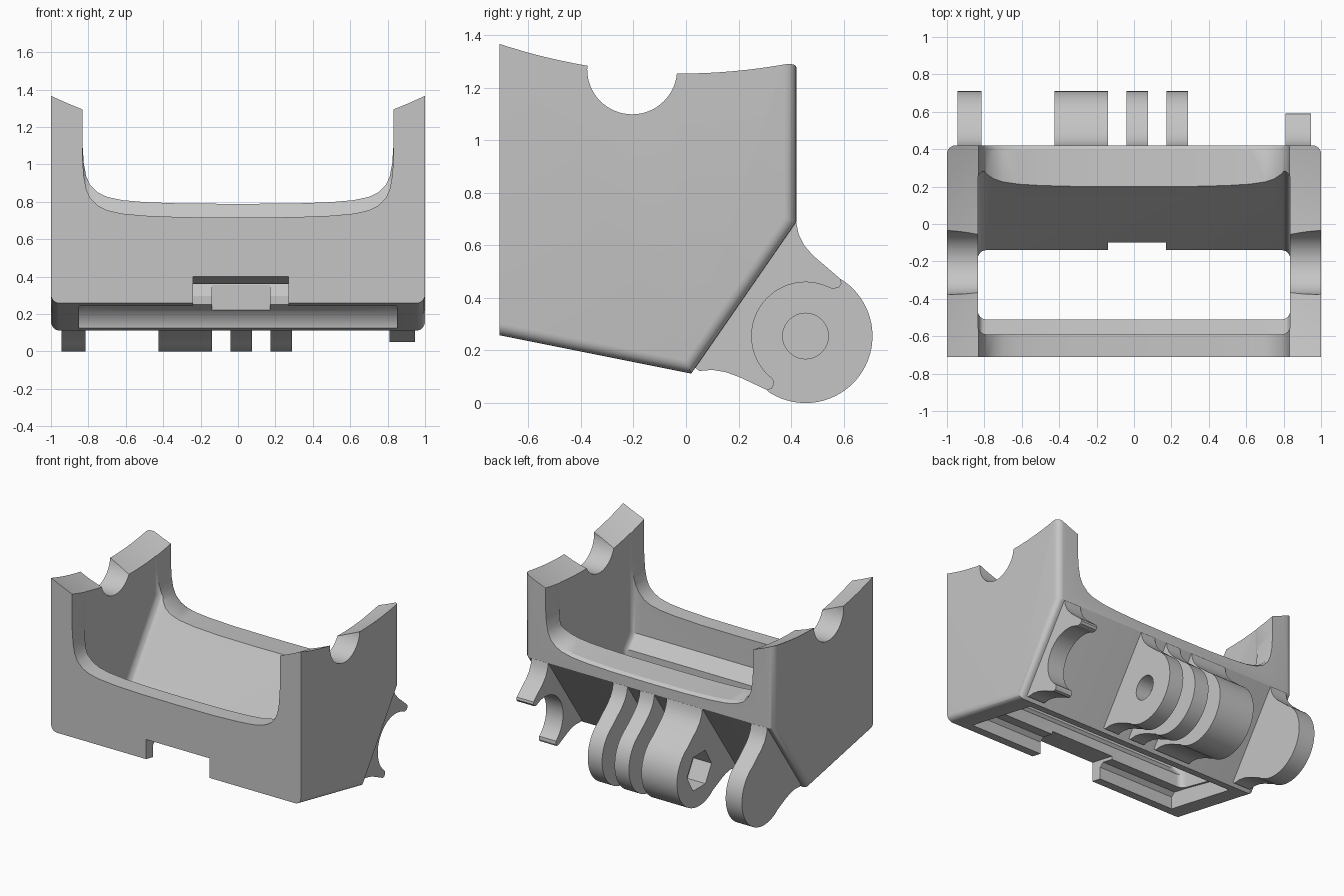
import bpy, bmesh, math
from math import radians, cos, sin
from mathutils import Matrix

cube = bpy.data.objects.get("Cube")
if cube:
    bpy.data.objects.remove(cube)

grey = bpy.data.materials.new("plain grey")
grey.use_nodes = True
grey.diffuse_color = (0.56, 0.56, 0.56, 1)
grey.node_tree.nodes["Principled BSDF"].inputs["Base Color"].default_value = (0.56, 0.56, 0.56, 1)


def finish(name, bm):
    bmesh.ops.recalc_face_normals(bm, faces=bm.faces)
    mesh = bpy.data.meshes.new(name)
    bm.to_mesh(mesh)
    bm.free()
    ob = bpy.data.objects.new(name, mesh)
    bpy.context.collection.objects.link(ob)
    mesh.materials.append(grey)
    return ob


def along_x(a, b, t):
    return (t, a, b)


def along_y(a, b, t):
    return (a, t, b)


def prism_mesh(points, lo, hi, place=along_x):
    bm = bmesh.new()
    ends = [[bm.verts.new(place(a, b, t)) for a, b in points] for t in (lo, hi)]
    n = len(points)
    for ring in ends:
        bm.faces.new(ring)
    for i in range(n):
        j = (i + 1) % n
        bm.faces.new((ends[0][i], ends[0][j], ends[1][j], ends[1][i]))
    bmesh.ops.recalc_face_normals(bm, faces=bm.faces)
    return bm


def prism(name, points, lo, hi, place=along_x):
    return finish(name, prism_mesh(points, lo, hi, place))


def round_side_edges(bm, offset, keep_sharp):
    """Round the edges around both end faces, except where keep_sharp says so."""
    edges = []
    for e in bm.edges:
        u, v = (w.co for w in e.verts)
        if abs(u.x - v.x) < 0.01 and not keep_sharp(u, v):
            edges.append(e)
    bmesh.ops.bevel(bm, geom=edges, offset=offset, segments=6, profile=0.5, affect="EDGES")


def circle(cy, cz, r, start=0, end=360, steps=48):
    count = steps if abs(end - start) == 360 else steps + 1
    angles = [radians(start + (end - start) * i / steps) for i in range(count)]
    return [(cy + r * cos(a), cz + r * sin(a)) for a in angles]


def cut(target, cutter):
    cutter.hide_render = True
    mod = target.modifiers.new("cut", "BOOLEAN")
    mod.operation = "DIFFERENCE"
    mod.solver = "EXACT"
    mod.object = cutter
    bpy.context.view_layer.objects.active = target
    bpy.ops.object.modifier_apply(modifier=mod.name)
    bpy.data.objects.remove(cutter)


def smooth(ob):
    bpy.ops.object.select_all(action="DESELECT")
    ob.select_set(True)
    bpy.context.view_layer.objects.active = ob
    bpy.ops.object.shade_smooth_by_angle(angle=radians(30))


# Cradle body: side profile with rounded edges on the bottom, slope and back
outer = [(-0.71, 0.258), (0.02, 0.112), (0.42, 0.69), (0.42, 1.5), (-0.71, 1.5)]
bm = prism_mesh(outer, -1, 1)
round_side_edges(bm, 0.045, lambda u, v: max(u.y, v.y) < -0.7 or min(u.z, v.z) > 1.4)
body = finish("cradle_body", bm)

# Dished top of the walls
bm = bmesh.new()
bmesh.ops.create_uvsphere(bm, u_segments=128, v_segments=96, radius=2.42,
                          matrix=Matrix.Translation((0, -0.015, 3.458)))
cut(body, finish("dish_cutter", bm))

# Inner cavity with rounded corners, open at the bottom, with a sloped back
cavity = [(-0.59, 2), (-0.59, 0.52), (-0.51, 0.43), (-0.51, -0.2), (-0.14, -0.2),
          (-0.14, 0.297), (0.285, 0.913), (0.285, 2)]
bm = prism_mesh(cavity, -0.835, 0.835)
round_side_edges(bm, 0.045, lambda u, v: min(u.z, v.z) > 1.9 or max(u.z, v.z) < 0)
cut(body, finish("cavity_cutter", bm))

# Scooped front and back rims, the back one higher with an eased outer edge
half = [(0, 0.716), (0.3, 0.718), (0.5, 0.726), (0.62, 0.737), (0.7, 0.755), (0.75, 0.78),
        (0.79, 0.82), (0.812, 0.87), (0.825, 0.94), (0.832, 1.05), (0.832, 2)]
scoop = [(-x, z) for x, z in reversed(half[1:])] + half
cut(body, prism("front_scoop_cutter", scoop, -1, -0.4, along_y))
cut(body, prism("back_scoop_cutter", scoop, -0.1, 0.6,
                lambda x, z, t: (x, t, z + 0.085 - 0.06 * t)))
cut(body, prism("back_edge_cutter", scoop, 0.36, 0.6,
                lambda x, z, t: (x, t, z + 0.08 - 0.7 * (t - 0.37))))

# Round saddle across both side walls
cut(body, prism("saddle_cutter", circle(-0.205, 1.27, 0.171, steps=64), -1.2, 1.2))

# Underside pocket and the notches in the front and back lips
pocket = [(-0.63, 0), (-0.63, 0.33), (-0.6, 0.355), (-0.48, 0.33), (-0.14, 0.25),
          (-0.09, 0.215), (-0.06, 0.17), (-0.045, 0.13), (-0.045, 0)]
cut(body, prism("pocket_cutter", pocket, -0.85, 0.85))
cut(body, prism("front_notch_cutter", [(-0.9, 0), (-0.9, 0.438), (-0.48, 0.354), (-0.48, 0)],
                -0.24, 0.27))
cut(body, prism("back_notch_cutter", [(-0.3, 0), (-0.3, 0.4), (-0.1, 0.4), (-0.1, 0)],
                -0.14, 0.17))
smooth(body)

# Hinge arms: web flowing from the sloped back into a round end
CY, CZ, R = 0.455, 0.255, 0.255
web_top = [(0.03, 0.14), (0.37, 0.69), (0.419, 0.69), (0.428, 0.645), (0.45, 0.6),
           (0.485, 0.56), (0.53, 0.522), (0.588, 0.472)]
web_bottom = [(0.307, 0.05), (0.25, 0.077), (0.2, 0.1), (0.15, 0.118), (0.1, 0.126), (0.05, 0.122)]
arm = web_top + circle(CY, CZ, R, 56, -123) + web_bottom

spans = {"outer_arm": (-0.945, -0.815), "thick_arm": (-0.425, -0.14),
         "middle_arm": (-0.04, 0.075), "thin_arm": (0.175, 0.29)}
for name, (lo, hi) in spans.items():
    ob = prism(name, arm, lo, hi)
    # Bolt hole through the central arms, with a hexagonal nut seat
    if name != "outer_arm":
        cut(ob, prism("bolt_cutter", circle(CY, CZ, 0.087, steps=32), -0.6, 0.6))
    if name == "thick_arm":
        cut(ob, prism("nut_cutter", circle(CY, CZ, 0.14, steps=6), -0.6, -0.28))
    smooth(ob)

# Crescent arm leaving room for the bolt head
crescent = (web_top + [(0.592, 0.455), (0.582, 0.44), (0.562, 0.435)]
            + circle(CY, CZ, 0.205, 63, 233) + [(0.334, 0.07), (0.326, 0.054)] + web_bottom)
smooth(prism("crescent_arm", crescent, 0.81, 0.945))
